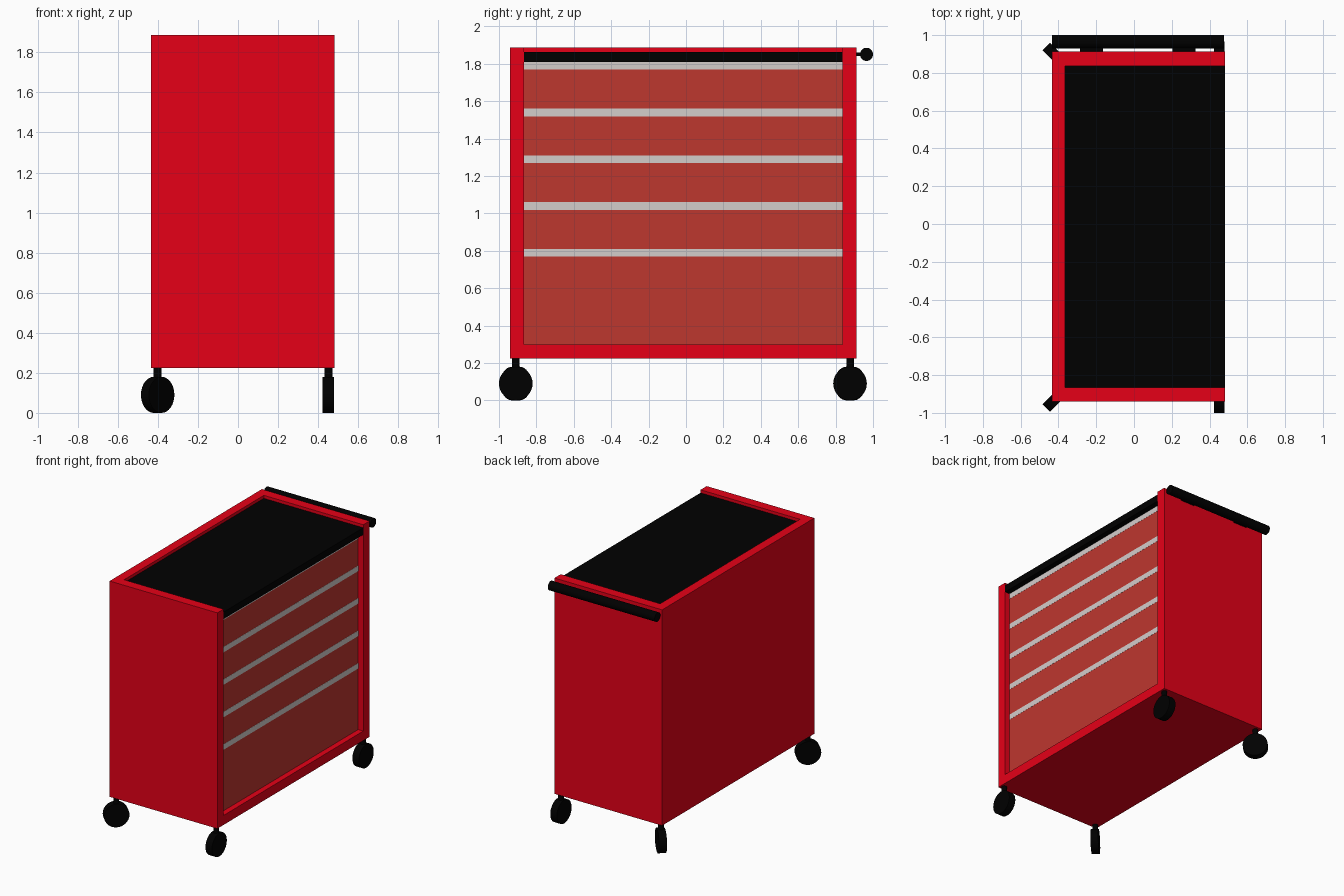
import bpy
import math

if "Cube" in bpy.data.objects:
    bpy.data.objects.remove(bpy.data.objects["Cube"])


def material(name, *srgb):
    """Flat colour from 0-255 display values, stored as linear."""
    lin = []
    for v in srgb:
        c = v / 255
        lin.append(c / 12.92 if c <= 0.04045 else ((c + 0.055) / 1.055) ** 2.4)
    m = bpy.data.materials.new(name)
    m.diffuse_color = (*lin, 1)
    m.use_nodes = True
    m.node_tree.nodes["Principled BSDF"].inputs["Base Color"].default_value = m.diffuse_color
    return m


RED = material("cabinet red", 230, 0, 23)
DRAWER = material("dull drawer red", 190, 55, 47)
GREY = material("pull grey", 212, 205, 203)
BLACK = material("black", 0, 0, 0)


def box(name, lo, hi, mat):
    """Box between two opposite corners."""
    bpy.ops.mesh.primitive_cube_add(
        size=1, location=[(a + b) / 2 for a, b in zip(lo, hi)])
    o = bpy.context.object
    o.scale = [b - a for a, b in zip(lo, hi)]
    bpy.ops.object.transform_apply(location=False, rotation=False, scale=True)
    o.name = name
    o.data.materials.append(mat)
    return o


def cylinder(name, loc, radius, depth, rot, mat, sides=32):
    bpy.ops.mesh.primitive_cylinder_add(
        vertices=sides, radius=radius, depth=depth, location=loc, rotation=rot)
    o = bpy.context.object
    o.name = name
    o.data.materials.append(mat)
    bpy.ops.object.shade_smooth_by_angle(angle=math.radians(35))
    return o


# Cabinet shell, open at the top and on the drawer side
Y0, Y1 = -0.865, 0.836
FRONT = 0.482
PANEL = 0.438
shell = box("cabinet_shell", (-0.435, -0.94, 0.225), (FRONT, 0.912, 1.886), RED)
cutter = box("shell_cutter", (-0.365, Y0, 0.298), (0.7, Y1, 2.1), RED)
cutter.hide_render = True
cut = shell.modifiers.new("opening", 'BOOLEAN')
cut.operation = 'DIFFERENCE'
cut.solver = 'EXACT'
cut.object = cutter
bpy.context.view_layer.objects.active = shell
bpy.ops.object.modifier_apply(modifier=cut.name)
bpy.data.objects.remove(cutter, do_unlink=True)

# Worktop mat, flush with the drawer side
box("worktop", (-0.365, Y0, 1.81), (FRONT, Y1, 1.863), BLACK)

# Drawers with a grey pull strip along each top edge
tops = [1.81, 1.56, 1.31, 1.06, 0.81]
for i, top in enumerate(tops):
    bottom = tops[i + 1] if i < 4 else 0.298
    box(f"drawer_{i + 1}", (-0.36, Y0, bottom), (PANEL, Y1, top), DRAWER)
    box(f"drawer_pull_{i + 1}", (PANEL - 0.002, Y0, top - 0.042),
        (PANEL + 0.001, Y1, top), GREY)

# Push handle on the back end, on two brackets
cylinder("push_handle", (0.022, 0.965, 1.85), 0.035, 0.91,
         (0, math.pi / 2, 0), BLACK)
for x in (-0.225, 0.265):
    box("handle_bracket", (x - 0.06, 0.905, 1.84), (x + 0.06, 0.96, 1.86), BLACK)

# Casters: fixed pair on the drawer side, swivelled pair on the other
casters = [
    ("front_right", 0.451, -0.91, 0),
    ("back_right", 0.451, 0.877, 0),
    ("front_left", -0.401, -0.91, -45),
    ("back_left", -0.401, 0.877, 45),
]
for name, x, y, turn in casters:
    a = math.radians(turn)
    cylinder("wheel_" + name, (x, y, 0.09), 0.09, 0.056,
             (0, math.pi / 2, a), BLACK)
    cylinder("stem_" + name, (x, y, 0.165), 0.02, 0.13, (0, 0, 0), BLACK, 16)
